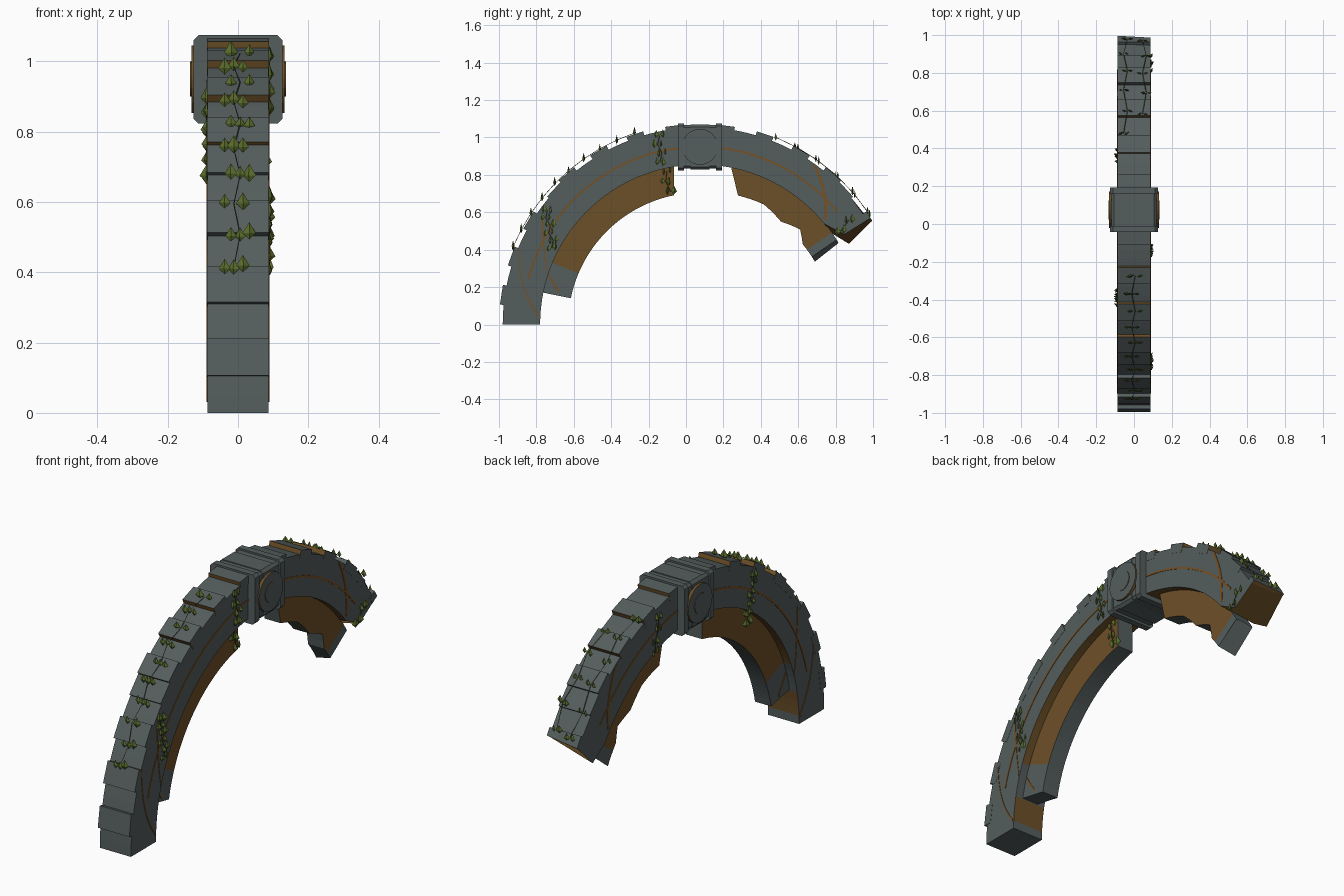
import bpy, bmesh, math, random
from mathutils import Vector, Matrix

if "Cube" in bpy.data.objects:
    bpy.data.objects.remove(bpy.data.objects["Cube"])
random.seed(4)

def mat(name, c):
    m = bpy.data.materials.new(name)
    m.diffuse_color = (*c, 1)
    m.use_nodes = True
    m.node_tree.nodes["Principled BSDF"].inputs["Base Color"].default_value = m.diffuse_color
    return m

STONE = mat("grey stone", (.09, .11, .11))
BROWN = mat("brown core", (.152, .08, .021))
RUST = mat("rust line", (.18, .082, .018))
LEAF = mat("leaf green", (.1, .145, .024))
STEM = mat("stem green", (.065, .085, .02))
CY = .075                     # arch centre along y

def P(x, t, r):
    """Point on the arch: t degrees from the foot, radius r."""
    a = math.radians(t)
    return Vector((x, CY - r * math.cos(a), r * math.sin(a)))

def finish(name, bm, mats, rule=None):
    bmesh.ops.recalc_face_normals(bm, faces=bm.faces)
    if rule:
        for f in bm.faces:
            f.material_index = rule(f)
    me = bpy.data.meshes.new(name)
    bm.to_mesh(me)
    bm.free()
    for m in mats:
        me.materials.append(m)
    ob = bpy.data.objects.new(name, me)
    bpy.context.collection.objects.link(ob)
    return ob

def loft(bm, rows):
    """Closed solid through equal-length point loops."""
    vs = [[bm.verts.new(p) for p in row] for row in rows]
    n = len(vs[0])
    for a, b in zip(vs, vs[1:]):
        for i in range(n):
            j = (i + 1) % n
            bm.faces.new((a[i], a[j], b[j], b[i]))
    bm.faces.new(vs[0])
    bm.faces.new(vs[-1])

def rect(w, t, r0, r1):
    return [P(-w, t, r0), P(w, t, r0), P(w, t, r1), P(-w, t, r1)]

def theta(f):
    c = f.calc_center_median()
    return math.degrees(math.atan2(c.z, CY - c.y))

def radial(f):
    c = f.calc_center_median()
    return f.normal.dot(Vector((0, c.y - CY, c.z)).normalized())

# main arch, with a slanted broken end (longer on the -x side)
W = .087
def section(t):
    return [P(-W, t, .855), P(W, t, .855), P(W, t, .91),
            P(W, t, 1.055), P(-W, t, 1.055), P(-W, t, .91)]
END = [P(-W, 145, .855), P(W, 141, .855), P(W, 148, .91),
       P(W, 148, 1.055), P(-W, 149, 1.065), P(-W, 151.5, .905)]
bm = bmesh.new()
loft(bm, [section(i * 2.8) for i in range(51)] + [END])
def main_rule(f):
    if theta(f) > 143 and abs(f.normal.x) < .75 and radial(f) < .8:
        return 1
    return int(radial(f) < -.8 and (4 < theta(f) < 12 or theta(f) > 22.8))
finish("main_arch", bm, [STONE, BROWN], main_rule)

# raised outer slabs, mirrored over the crown
bm = bmesh.new()
spans = [(5.7, 11.4, 1.075), (17.1, 22.8, 1.075), (28.5, 34.2, 1.075), (39.9, 45.6, 1.066),
         (45.6, 51.3, 1.078), (57, 62.4, 1.078), (68.6, 73.6, 1.077), (80, 85, 1.073)]
for a, b, r in spans:
    loft(bm, [rect(W + .001, a, 1.03, r), rect(W + .001, b, 1.03, r)])
    if b > 31:
        far = rect(W + .001, 180 - max(a, 31), 1.03, r)
        if a < 31:
            far[1:3] = P(W + .001, 148, 1.03), P(W + .001, 148, r)
        loft(bm, [rect(W + .001, 180 - b, 1.03, r), far])
finish("outer_slabs", bm, [STONE, BROWN],
       lambda f: int(abs(radial(f)) < .3 and abs(f.normal.x) < .3
                     and (45 < theta(f) < 125 or theta(f) > 147)))

# inner rib: narrower ring in two lengths, the right one chipped
R = .045
def rib(name, pts, outer_ends, slant=0):
    bm = bmesh.new()
    rows = []
    for (t0, r0), (t1, r1) in zip(pts, pts[1:]):
        n = max(1, round((t1 - t0) / 3))
        rows += [(t0 + (t1 - t0) * i / n, r0 + (r1 - r0) * i / n) for i in range(n)]
    rows.append(pts[-1])
    sec = []
    for i, (t, r) in enumerate(rows):
        last = i == len(rows) - 1
        to = outer_ends[0] if i == 0 else outer_ends[1] if last else t
        k = slant if last else 0
        sec.append([P(-R, t, r), P(R, t - k, r), P(R, to - k, .86), P(-R, to, .86)])
    loft(bm, sec)
    finish(name, bm, [STONE, BROWN],
           lambda f: int(abs(f.normal.x) > .8 and 22.5 < theta(f) < 146))
rib("left_rib", [(11.5, .705), (22.8, .705), (78.6, .705)], (11.5, 80.7))
rib("right_rib", [(106.4, .719), (118, .727), (128.2, .70), (136.5, .738),
                  (142, .697), (151.3, .70)], (101.1, 149.5), 2.5)

# thin rust lines on the sides
bm = bmesh.new()
def line(x0, a, b, ra, rb, n, dt=.6, dr=.002, bow=0):
    for s in (-1, 1):
        rows = []
        for i in range(n + 1):
            u = i / n
            t = a + (b - a) * u - bow * math.sin(math.pi * u)
            r = ra + (rb - ra) * u
            rows.append([P(s * x0, t - dt, r - dr), P(s * (x0 + .0042), t - dt, r - dr),
                         P(s * (x0 + .0042), t + dt, r + dr), P(s * x0, t + dt, r + dr)])
        loft(bm, rows)
line(.085, 15, 83, .95, .95, 24, 0, .005)
line(.085, 97, 141, .95, .95, 16, 0, .005)
line(.085, 22.5, 2.7, 1.05, .86, 8, bow=1.5)
line(.085, 35, 18.5, 1.03, .86, 8, bow=-1)
line(R - .002, 18, 13, .85, .77, 3)
line(.085, 125.7, 140, 1.05, .872, 8, bow=-1)
finish("rust_lines", bm, [RUST])

# crown block: chamfered core, end frames, middle band
def chamfer_box(name, hx, y0, y1, z0, z1, c):
    bm = bmesh.new()
    prof = [(hx - c, z0), (hx, z0 + c), (hx, z1 - c), (hx - c, z1),
            (c - hx, z1), (-hx, z1 - c), (-hx, z0 + c), (c - hx, z0)]
    loft(bm, [[(x, y, z) for x, z in prof] for y in (y0, y1)])
    return finish(name, bm, [STONE])
chamfer_box("crown_block", .118, CY - .112, CY + .112, .835, 1.066, .012)
for s, n in ((-1, "front"), (1, "back")):
    ys = sorted((CY + s * .118, CY + s * .085))
    chamfer_box(n + "_crown_frame", .126, ys[0], ys[1], .823, 1.075, .014)
chamfer_box("crown_band", .121, CY - .05, CY + .05, .829, 1.07, .014)

# side discs with brown rims and a raised hub
bm = bmesh.new()
for s in (-1, 1):
    for r, d in ((.096, .133), (.05, .136)):
        bmesh.ops.create_cone(bm, cap_ends=True, segments=24, radius1=r, radius2=r, depth=.03,
                              matrix=Matrix.Translation((s * (d - .015), CY, .95))
                              @ Matrix.Rotation(math.pi / 2, 4, 'Y'))
finish("side_discs", bm, [STONE, BROWN], lambda f: int(abs(f.normal.x) < .5))

# vines: thin stem with upright pointed leaves
def leaf(bm, p, ang, k):
    ring = [(.015, 0, 0), (0, .006, 0), (-.015, 0, 0), (0, -.006, 0)]
    M = Matrix.Translation(p) @ Matrix.Rotation(ang, 4, 'Z') @ Matrix.Scale(k, 4)
    v = [bm.verts.new(M @ Vector(q)) for q in ring]
    top, bot = (bm.verts.new(M @ Vector((0, 0, z))) for z in (.024, -.014))
    for i in range(4):
        j = (i + 1) % 4
        bm.faces.new((v[i], v[j], top))
        bm.faces.new((v[j], v[i], bot))

def vine(name, pts, spread, turn, size=1.0, counts=(2,)):
    bm = bmesh.new()
    for k, p in enumerate(pts):
        n = counts[k % len(counts)]
        for i in range(n):
            q = p + spread * (2 * i / (n - 1) - 1) + Vector((0, 0, random.uniform(-.006, .006)))
            leaf(bm, q, random.uniform(-turn, turn), size * random.uniform(.8, 1.15))
    finish(name + "_leaves", bm, [LEAF])
    bm = bmesh.new()
    for a, b in zip(pts, pts[1:]):
        d = b - a
        bmesh.ops.create_cone(bm, segments=4, radius1=.0015, radius2=.0015, depth=d.length,
                              matrix=Matrix.Translation((a + b) / 2)
                              @ d.to_track_quat('Z', 'Y').to_matrix().to_4x4())
    finish(name + "_stem", bm, [STEM])

X = Vector((.026, 0, 0))
vine("front_vine", [P((-.012, .006)[i % 2], 22.5 + 5.4 * i, 1.082) for i in range(10)],
     X, .3, 1.2, (3, 3, 2, 3, 3, 3, 3, 2, 3, 2))
vine("back_left_vine", [P((-.055, -.035)[i % 2], 112 + 7 * i, 1.08) for i in range(6)], X * .6, .5)
vine("back_right_vine", [P((.045, .065)[i % 2], 118 + 7 * i, 1.08) for i in range(5)], X * .6, .5)
def hang(name, x, y0, y1, z0, z1, n):
    vine(name, [Vector((x, y0 + (y1 - y0) * i / (n - 1) + .008 * (-1) ** i,
                        z0 + (z1 - z0) * i / (n - 1))) for i in range(n)],
         Vector((0, .017, 0)), 1.2, 1.15)
hang("right_foot_vine", .09, -.75, -.71, .61, .41, 6)
hang("right_crown_vine", .09, -.15, -.13, 1.01, .87, 4)
hang("right_rib_vine", R + .006, -.11, -.09, .82, .71, 3)
hang("left_crown_vine", -.09, -.42, -.36, .9, .67, 6)
hang("left_back_vine", -.09, .34, .38, .97, .8, 4)
hang("right_end_vine", .09, .82, .88, .5, .56, 2)
